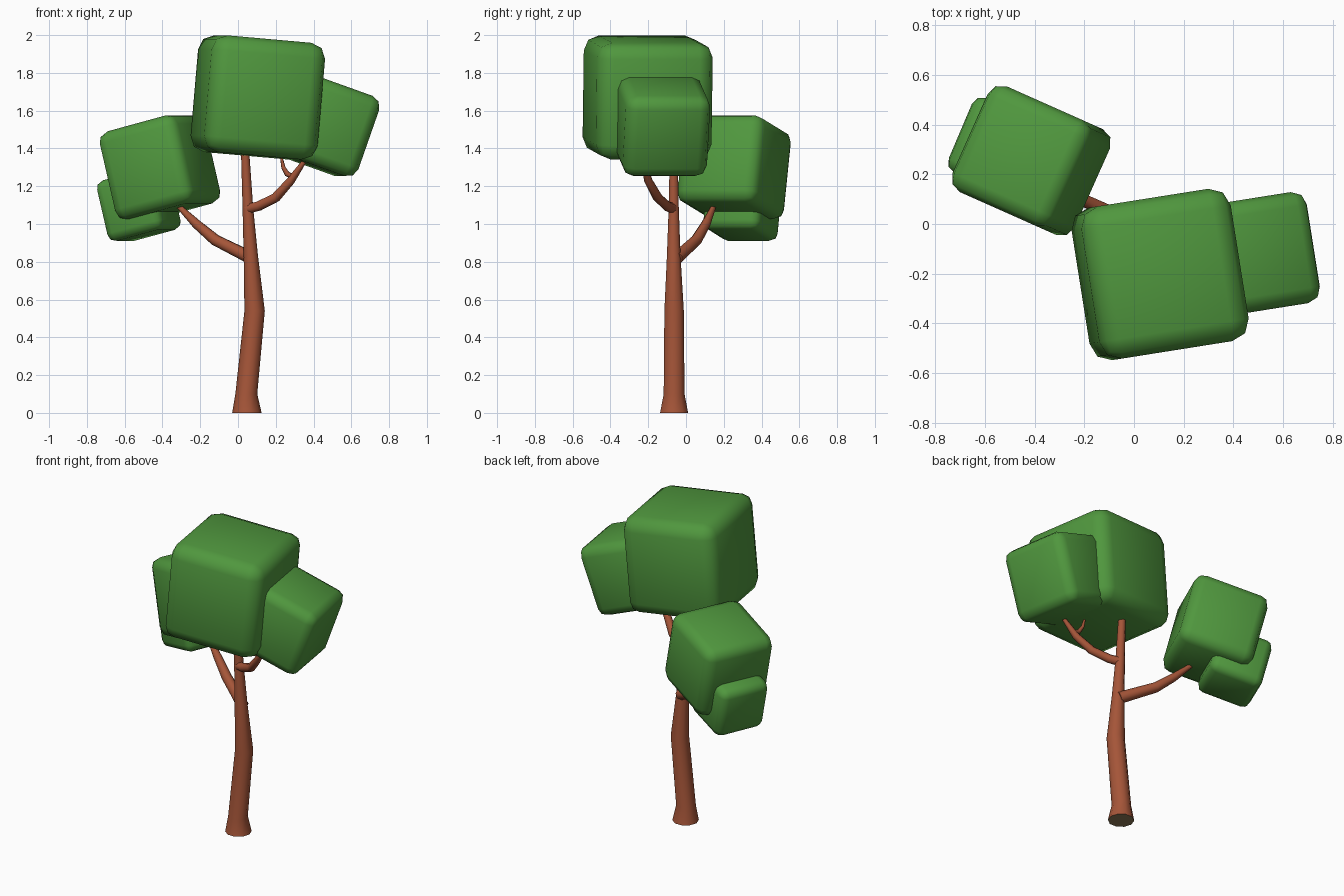
import bpy, bmesh, math
from mathutils import Vector, Euler

if "Cube" in bpy.data.objects:
    bpy.data.objects.remove(bpy.data.objects["Cube"])


def material(name, rgb):
    m = bpy.data.materials.new(name)
    m.diffuse_color = (*rgb, 1)
    m.use_nodes = True
    m.node_tree.nodes["Principled BSDF"].inputs["Base Color"].default_value = m.diffuse_color
    return m


LEAF = material("leaf green", (0.08, 0.31, 0.048))
BARK = material("reddish bark", (0.376, 0.091, 0.04))
WOOD = material("cut wood", (0.27, 0.19, 0.09))


def finish(name, bm, mats):
    bmesh.ops.recalc_face_normals(bm, faces=bm.faces[:])
    me = bpy.data.meshes.new(name)
    bm.to_mesh(me)
    bm.free()
    for m in mats:
        me.materials.append(m)
    ob = bpy.data.objects.new(name, me)
    bpy.context.collection.objects.link(ob)
    return ob


def foliage(name, centre, size, bevel, tilt, yaw):
    """Rounded cube, tilted about y and then turned about z."""
    bm = bmesh.new()
    bmesh.ops.create_cube(bm, size=1)
    bmesh.ops.scale(bm, vec=size, verts=bm.verts[:])
    bmesh.ops.bevel(bm, geom=bm.edges[:], offset=bevel, offset_type='OFFSET',
                    segments=2, profile=0.5, affect='EDGES')
    for f in bm.faces:
        f.smooth = True
    ob = finish(name, bm, [LEAF])
    ob.location = centre
    ob.rotation_euler = Euler((0, math.radians(tilt), math.radians(yaw)))


def limb(name, path, sides, upright=False):
    """Tapered tube through (x, y, z, radius) points."""
    bm = bmesh.new()
    pts = [Vector(p[:3]) for p in path]
    rings = []
    for i, p in enumerate(pts):
        t = pts[min(i + 1, len(pts) - 1)] - pts[max(i - 1, 0)]
        t = Vector((0, 0, 1)) if upright else t.normalized()
        q = Vector((0, 0, 1)).rotation_difference(t)
        r = path[i][3]
        rings.append([bm.verts.new(p + q @ Vector((r * math.cos(a), r * math.sin(a), 0)))
                      for a in (2 * math.pi * k / sides for k in range(sides))])
    for a, b in zip(rings, rings[1:]):
        for k in range(sides):
            n = (k + 1) % sides
            bm.faces.new((a[k], a[n], b[n], b[k])).smooth = True
    for ring in (rings[0], rings[-1]):
        cap = bm.faces.new(ring)
        for e in cap.edges:
            e.smooth = False
        if upright and ring is rings[0]:
            cap.material_index = 1   # cut base of the trunk
    finish(name, bm, [BARK, WOOD])


# Trunk
limb("trunk", [(0.047, -0.063, 0, 0.078), (0.044, -0.063, 0.10, 0.058),
               (0.088, -0.063, 0.54, 0.054), (0.068, -0.065, 0.83, 0.038),
               (0.052, -0.065, 1.09, 0.028), (0.036, -0.065, 1.42, 0.021)], 10, True)

# Branches
limb("left_branch", [(0.07, -0.05, 0.82, 0.036), (0.0, -0.01, 0.855, 0.034),
                     (-0.12, 0.055, 0.915, 0.031), (-0.22, 0.105, 1.0, 0.025),
                     (-0.31, 0.145, 1.09, 0.014), (-0.34, 0.16, 1.12, 0.01)], 8)
limb("right_branch", [(0.05, -0.065, 1.08, 0.028), (0.11, -0.10, 1.095, 0.027),
                      (0.20, -0.15, 1.14, 0.026), (0.28, -0.20, 1.23, 0.022),
                      (0.35, -0.225, 1.33, 0.012), (0.37, -0.23, 1.36, 0.008)], 8)
limb("right_twig", [(0.29, -0.20, 1.25, 0.014), (0.26, -0.195, 1.265, 0.014),
                    (0.24, -0.185, 1.30, 0.011), (0.23, -0.18, 1.35, 0.007)], 6)

# Foliage blocks
foliage("top_foliage", (0.105, -0.203, 1.67), (0.61, 0.62, 0.62), 0.08, 5, 9)
foliage("left_foliage", (-0.413, 0.255, 1.30), (0.465, 0.465, 0.48), 0.06, -14, -24)
foliage("lower_left_foliage", (-0.525, 0.30, 1.10), (0.328, 0.328, 0.33), 0.045, -14, -23)
foliage("right_foliage", (0.457, -0.128, 1.522), (0.45, 0.452, 0.45), 0.06, 19.5, 9)
